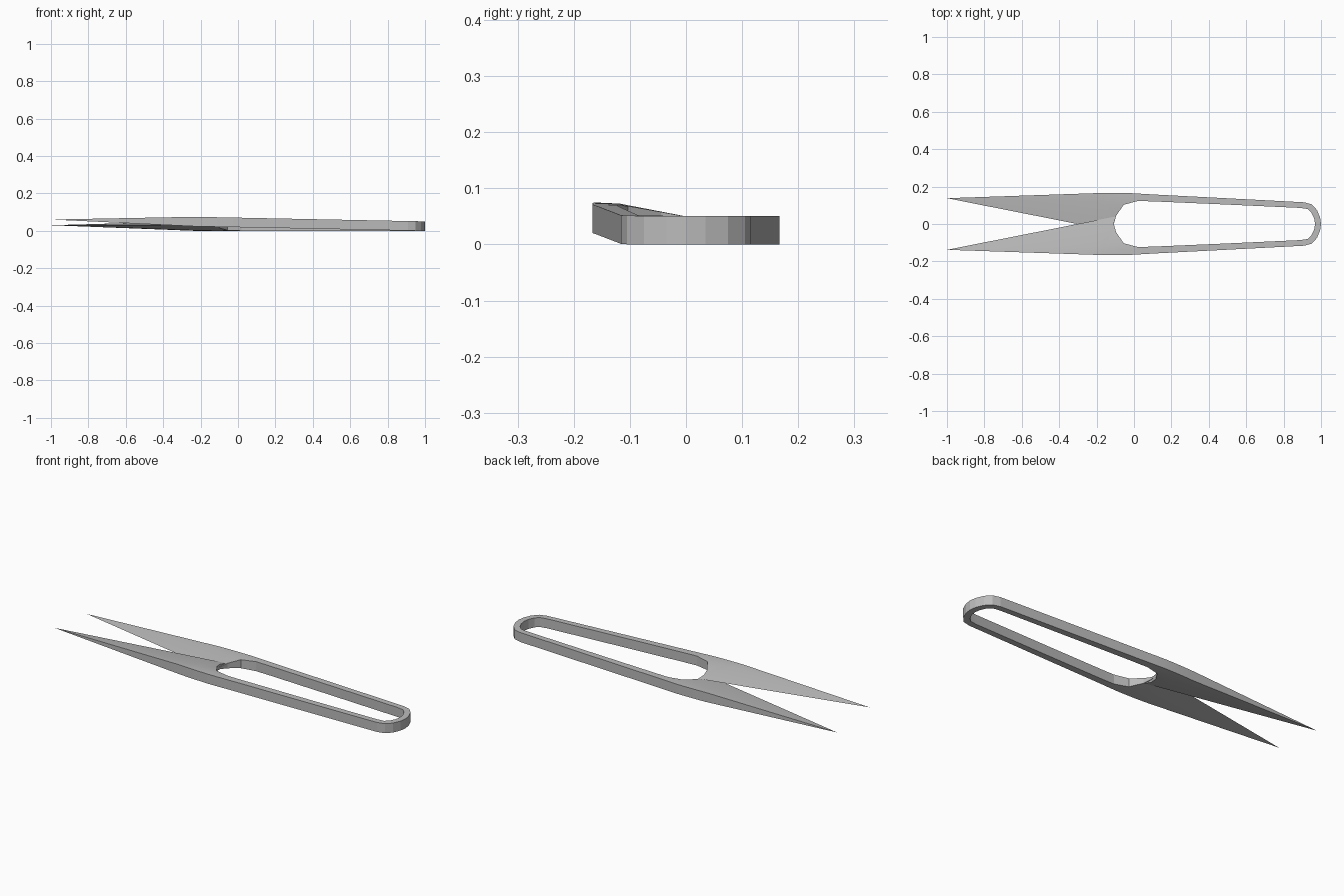
import bpy, bmesh, math

cube = bpy.data.objects.get("Cube")
if cube:
    bpy.data.objects.remove(cube)

steel = bpy.data.materials.new("brushed steel")
steel.use_nodes = True
COLOUR = (0.5, 0.5, 0.5, 1)
steel.diffuse_color = COLOUR
steel.node_tree.nodes["Principled BSDF"].inputs["Base Color"].default_value = COLOUR

HEIGHT = 0.051    # strip height
EDGE_Z = 0.03     # height of the cutting edge on the lower blade
RIDGE = 0.22      # share of the blade width left at full thickness
TIP = (-1.0, 0.138)

# Plan of one half, from the bow to the blade: outer point, inner point
plan = [
    ((1.0, 0.0), (0.968, 0.0)),
    ((0.995, 0.035), (0.963, 0.03)),
    ((0.978, 0.075), (0.948, 0.062)),
    ((0.95, 0.105), (0.928, 0.08)),
    ((0.91, 0.116), (0.89, 0.086)),
    ((0.45, 0.14), (0.45, 0.106)),
    ((0.1, 0.158), (0.1, 0.121)),
    ((0.0, 0.164), (0.02, 0.123)),
    ((-0.06, 0.167), (-0.055, 0.103)),
    ((-0.13, 0.167), (-0.095, 0.045)),
    ((-0.18, 0.166), (-0.108, 0.0)),
    ((-0.23, 0.164), (-0.1, -0.04)),
]


def wedge(x, y, full):
    """Height on the bevel running from full thickness to the cutting edge."""
    if x > 0.02:
        return full
    edge_y = -0.04 - 0.198 * (x + 0.1)
    u = (0.167 - y) / (0.167 - edge_y)
    k = min(1, max(0, (u - RIDGE) / (1 - RIDGE)))
    return full + (EDGE_Z - full) * k


def add_half(bm, upper):
    def vert(x, y, z):
        if upper:   # turned over, and rising from the bow to the tip
            y, z = -y, HEIGHT - z + 0.02 * max(0, 0.968 - x)
        return bm.verts.new((x, y, z))

    rings = []
    for o, i in plan:
        t = min(0.5, RIDGE * 0.207 / max(0.001, o[1] - i[1]))
        r = (o[0] + (i[0] - o[0]) * t, o[1] + (i[1] - o[1]) * t)
        tops = [vert(*p, wedge(*p, HEIGHT)) for p in (o, r, i)]
        lows = [vert(*p, wedge(*p, 0)) for p in (i, r, o)]
        rings.append(tops + lows)
    for a, b in zip(rings, rings[1:]):
        for k in range(6):
            n = (k + 1) % 6
            bm.faces.new((a[k], a[n], b[n], b[k]))
    # Blade closes to a point
    tip = vert(*TIP, EDGE_Z)
    last = rings[-1]
    for k in range(6):
        bm.faces.new((last[k], last[(k + 1) % 6], tip))


bm = bmesh.new()
add_half(bm, False)
add_half(bm, True)
bmesh.ops.remove_doubles(bm, verts=bm.verts, dist=0.0003)
bmesh.ops.triangulate(bm, faces=[f for f in bm.faces if f.calc_center_median().x < 0.02])
bmesh.ops.recalc_face_normals(bm, faces=bm.faces)
mesh = bpy.data.meshes.new("spring_snips")
bm.to_mesh(mesh)
bm.free()
mesh.materials.append(steel)
snips = bpy.data.objects.new("spring_snips", mesh)
bpy.context.collection.objects.link(snips)

# Soft shading on the blade faces, crisp edges elsewhere
bpy.context.view_layer.objects.active = snips
snips.select_set(True)
bpy.ops.object.shade_smooth_by_angle(angle=math.radians(12))
